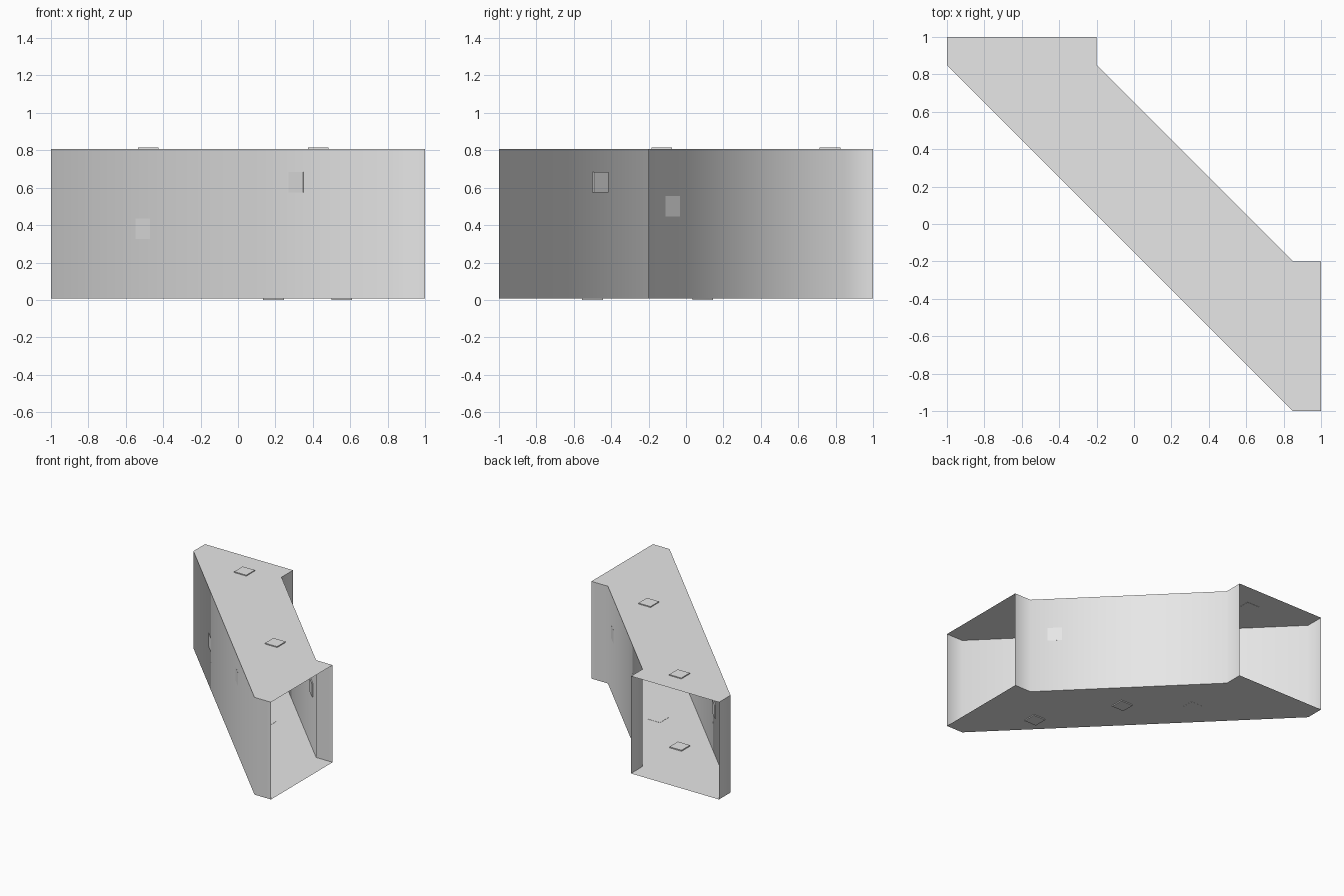
import bpy, bmesh
from math import radians
from mathutils import Matrix

cube = bpy.data.objects.get("Cube")
if cube:
    bpy.data.objects.remove(cube, do_unlink=True)

grey = bpy.data.materials.new("light grey")
grey.use_nodes = True
grey.diffuse_color = (0.8, 0.8, 0.8, 1)
grey.node_tree.nodes["Principled BSDF"].inputs["Base Color"].default_value = (0.8, 0.8, 0.8, 1)

FLOOR, CEILING = 0.008, 0.807
PLATE, THICK = 0.11, 0.0095


def add_object(name, bm):
    mesh = bpy.data.meshes.new(name)
    bm.to_mesh(mesh)
    bm.free()
    mesh.materials.append(grey)
    obj = bpy.data.objects.new(name, mesh)
    bpy.context.collection.objects.link(obj)
    return obj


# Duct shell: thin sheet prism, open at the +x and +y ends
outline = [(-1, 1), (-1, 0.85), (0.85, -1), (1, -1),
           (1, -0.2), (0.85, -0.2), (-0.2, 0.85), (-0.2, 1)]
open_ends = (3, 7)
bm = bmesh.new()
low = [bm.verts.new((x, y, FLOOR)) for x, y in outline]
high = [bm.verts.new((x, y, CEILING)) for x, y in outline]
bm.faces.new(low[::-1])
bm.faces.new(high)
for i in range(len(outline)):
    if i not in open_ends:
        j = (i + 1) % len(outline)
        bm.faces.new((low[i], low[j], high[j], high[i])).smooth = True
# Bends blend smoothly; floor and ceiling borders stay sharp
for edge in bm.edges:
    a, b = edge.verts
    edge.smooth = abs(a.co.z - b.co.z) > 0.1
add_object("duct_shell", bm)


# Small square plates fixed to the shell
def add_plate(name, centre, turn=0, upright=False):
    bm = bmesh.new()
    bmesh.ops.create_cube(bm, size=1)
    size = (PLATE, THICK, PLATE) if upright else (PLATE, PLATE, THICK)
    bmesh.ops.scale(bm, vec=size, verts=bm.verts)
    bmesh.ops.rotate(bm, matrix=Matrix.Rotation(radians(turn), 3, "Z"), verts=bm.verts)
    obj = add_object(name, bm)
    obj.location = centre


top_z = CEILING + 0.003
add_plate("roof_plate_back", (-0.48, 0.77, top_z))
add_plate("roof_plate_front", (0.43, -0.13, top_z))
add_plate("underside_plate_front", (0.555, -0.5, THICK / 2))
add_plate("underside_plate_middle", (0.19, 0.09, THICK / 2))
add_plate("inner_floor_plate", (-0.23, 0.41, FLOOR + 0.004))

# Upright plates on the inside of the long walls
for name, x, wall, inward, z in (("outer_wall_plate_front", 0.31, -0.15, 1, 0.63),
                                 ("outer_wall_plate_back", -0.51, -0.15, 1, 0.38),
                                 ("inner_wall_plate", 0.72, 0.65, -1, 0.5)):
    shift = inward * 0.003
    add_plate(name, (x + shift, wall - x + shift, z), -45, True)
